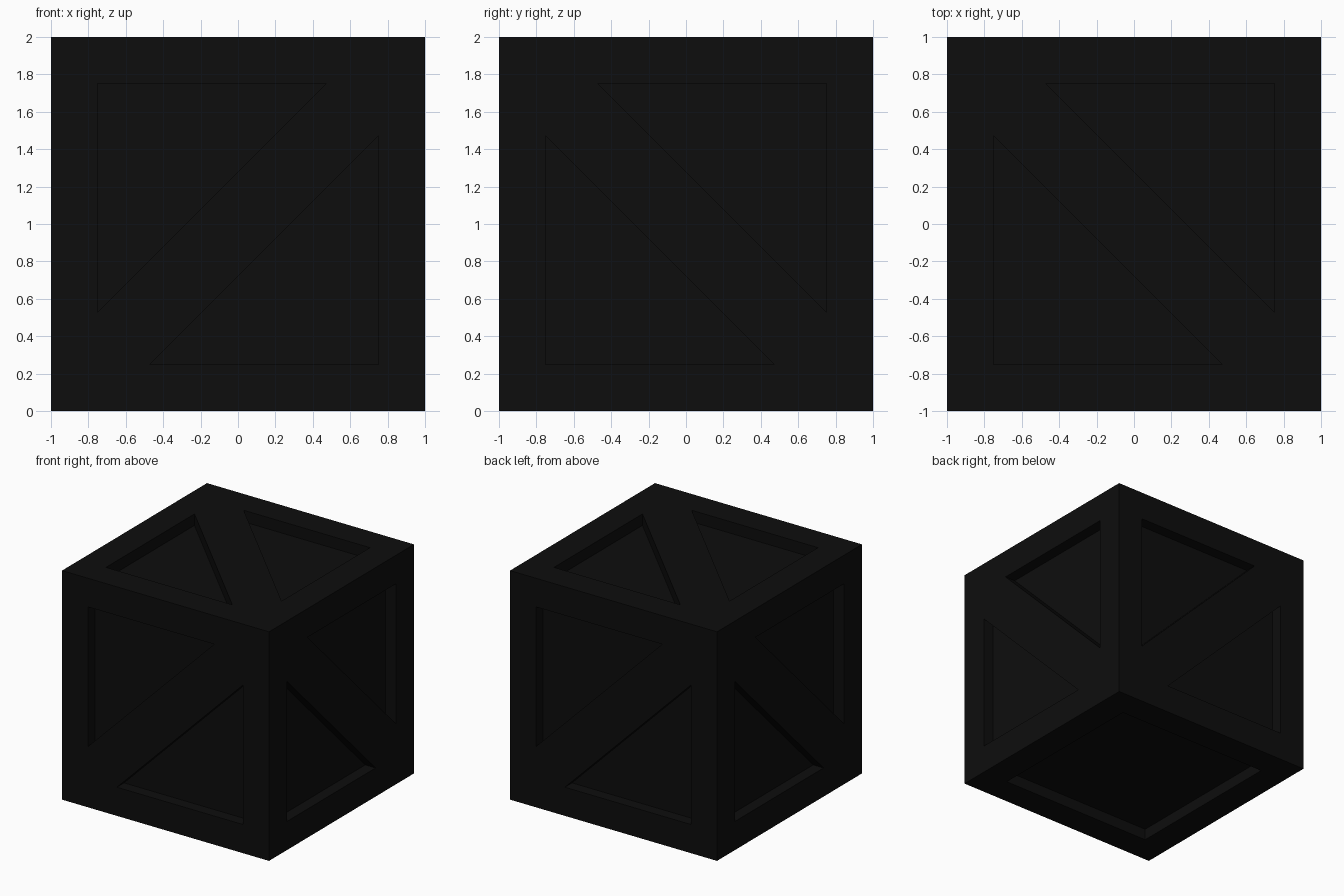
import bpy, bmesh, math
from mathutils import Matrix, Vector

if "Cube" in bpy.data.objects:
    bpy.data.objects.remove(bpy.data.objects["Cube"])

FRAME, DEPTH, BRACE = 0.25, 0.10, 0.28   # beam width, panel recess, brace corner offset
IN = 1 - FRAME
MID = 1 - FRAME / 2
CENTRE = Matrix.Translation((0, 0, 1))

black = bpy.data.materials.new("near black")
black.diffuse_color = (0.004, 0.004, 0.004, 1)
black.use_nodes = True
black.node_tree.nodes["Principled BSDF"].inputs["Base Color"].default_value = black.diffuse_color


def finish(name, bm):
    bmesh.ops.recalc_face_normals(bm, faces=bm.faces)
    mesh = bpy.data.meshes.new(name)
    bm.to_mesh(mesh)
    bm.free()
    mesh.materials.append(black)
    obj = bpy.data.objects.new(name, mesh)
    bpy.context.collection.objects.link(obj)


def box(name, loc, size):
    bm = bmesh.new()
    m = CENTRE @ Matrix.Translation(loc) @ Matrix.Diagonal((*size, 1))
    bmesh.ops.create_cube(bm, size=1, matrix=m)
    finish(name, bm)


def brace(name, rot, flip):
    # diagonal plank filling the frame opening from corner to corner, flush with the frame
    e = IN - BRACE
    pts = [(-IN, -IN), (-e, -IN), (IN, e), (IN, IN), (e, IN), (-IN, -e)]
    bm = bmesh.new()
    face = bm.faces.new([bm.verts.new((u * flip, -1, v)) for u, v in pts])
    ext = bmesh.ops.extrude_face_region(bm, geom=[face])
    verts = [g for g in ext["geom"] if isinstance(g, bmesh.types.BMVert)]
    bmesh.ops.translate(bm, verts=verts, vec=Vector((0, DEPTH + 0.03, 0)))
    bm.transform(CENTRE @ rot)
    finish(name, bm)


# recessed panels: one inner block
core = 2 * (1 - DEPTH)
box("inner_panels", (0, 0, 0), (core, core, core))

# corner posts and rails
for a in (-1, 1):
    for b in (-1, 1):
        box("corner_post", (a * MID, b * MID, 0), (FRAME, FRAME, 2))
        box("width_rail", (0, a * MID, b * MID), (2 * IN, FRAME, FRAME))
        box("depth_rail", (a * MID, 0, b * MID), (FRAME, 2 * IN, FRAME))

# diagonal braces on the four sides and the top (the underside is a plain panel)
for i, side in enumerate(("front", "right", "back", "left")):
    brace(side + "_brace", Matrix.Rotation(i * math.pi / 2, 4, "Z"), 1 if i % 2 == 0 else -1)
brace("top_brace", Matrix.Rotation(-math.pi / 2, 4, "X"), -1)
